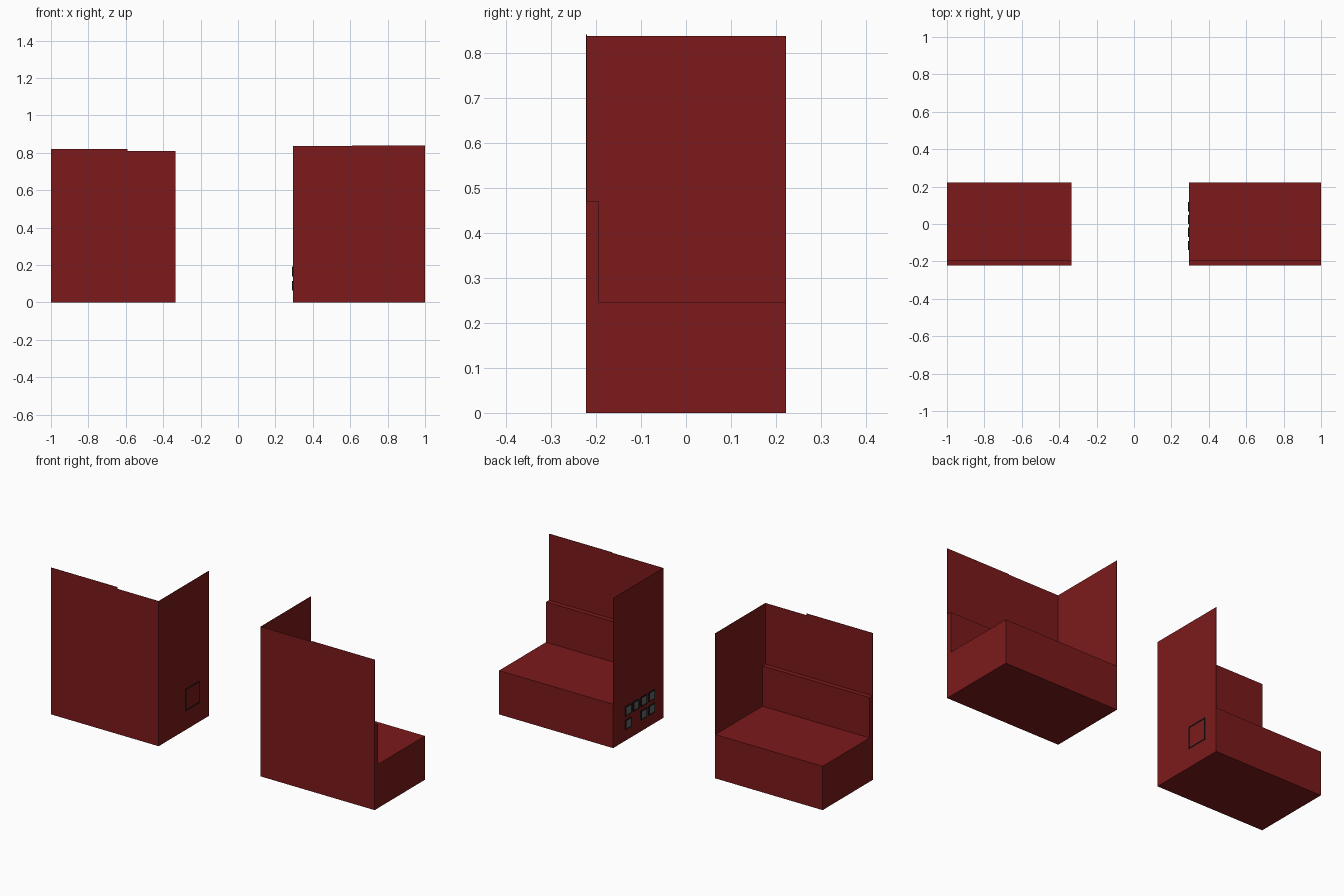
import bpy, bmesh

if "Cube" in bpy.data.objects:
    bpy.data.objects.remove(bpy.data.objects["Cube"])


def material(name, color):
    m = bpy.data.materials.new(name)
    m.diffuse_color = (*color, 1)
    m.use_nodes = True
    m.node_tree.nodes["Principled BSDF"].inputs["Base Color"].default_value = m.diffuse_color
    return m


RED = material("booth_red", (0.2, 0.01, 0.011))
DARK = material("frame_dark", (0.01, 0.01, 0.01))
GREY = material("picture_grey", (0.12, 0.13, 0.13))


def prism(name, outlines, axis, a, b, mat):
    """Extrude flat outlines along x (points are y,z) or y (points are x,z)."""
    bm = bmesh.new()
    for pts in outlines:
        place = lambda p, t: (t, *p) if axis == "x" else (p[0], t, p[1])
        lo = [bm.verts.new(place(p, a)) for p in pts]
        hi = [bm.verts.new(place(p, b)) for p in pts]
        bm.faces.new(lo)
        bm.faces.new(hi)
        n = len(pts)
        for i in range(n):
            j = (i + 1) % n
            bm.faces.new((lo[i], lo[j], hi[j], hi[i]))
    bmesh.ops.recalc_face_normals(bm, faces=bm.faces)
    me = bpy.data.meshes.new(name)
    bm.to_mesh(me)
    bm.free()
    me.materials.append(mat)
    ob = bpy.data.objects.new(name, me)
    bpy.context.collection.objects.link(ob)
    return ob


def rect(u0, v0, u1, v1):
    return [(u0, v0), (u1, v0), (u1, v1), (u0, v1)]


def border(u0, v0, u1, v1, w):
    return [rect(u0, v0, u1, v0 + w), rect(u0, v1 - w, u1, v1),
            rect(u0, v0 + w, u0 + w, v1 - w), rect(u1 - w, v0 + w, u1, v1 - w)]


F, B = -0.222, 0.222   # back-wall side and open side in y
T = 0.002              # panel thickness

# Booth: seat with backrest, stepped back wall, one side panel
# name, open end x, panel end x, x of wall step, height at open end, height at panel
for side, xo, xp, xs, ho, hp in (("left", -1.0, -0.335, -0.59, 0.82, 0.81),
                                 ("right", 1.0, 0.295, 0.61, 0.84, 0.837)):
    inner = xp + (T if xo > xp else -T)
    seat = [(F + T, 0), (B, 0), (B, 0.245), (-0.193, 0.245),
            (-0.193, 0.47), (F + T, 0.47)]
    prism(side + "_seat", [seat], "x", inner, xo, RED)
    wall = [(xo, 0), (xp, 0), (xp, hp), (xs, hp), (xs, ho), (xo, ho)]
    prism(side + "_back_wall", [wall], "y", F, F + T, RED)
    prism(side + "_side_panel", [rect(F + T, 0, B, hp)], "x", xp, inner, RED)

# Framed pictures on the right booth's outer panel
for row, z in enumerate((0.09, 0.165)):
    for col, y in enumerate((-0.115, -0.045, 0.024, 0.093)):
        if row == 0 and col == 2:
            continue
        tag = f"_{row}_{col}"
        y0, z0, y1, z1 = y - 0.025, z - 0.026, y + 0.025, z + 0.026
        prism("picture_frame" + tag, border(y0, z0, y1, z1, 0.005), "x", 0.289, 0.295, DARK)
        prism("picture" + tag, [rect(y0 + 0.005, z0 + 0.005, y1 - 0.005, z1 - 0.005)],
              "x", 0.290, 0.295, GREY)

# Thin square frame on the left booth's outer panel
prism("square_frame", border(0.015, 0.105, 0.138, 0.228, 0.006), "x", -0.335, -0.333, DARK)
